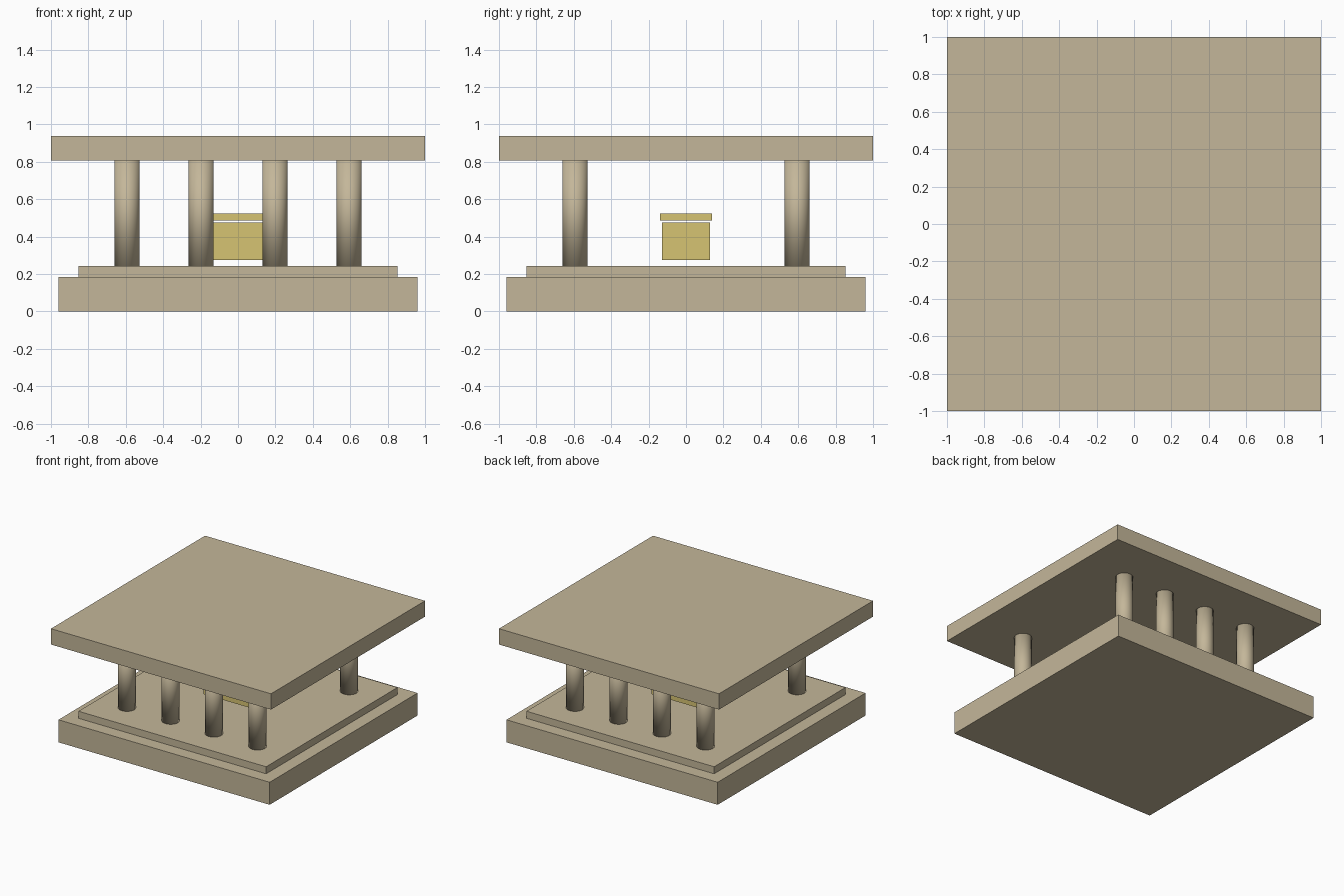
import bpy

if "Cube" in bpy.data.objects:
    bpy.data.objects.remove(bpy.data.objects["Cube"])


def material(name, rgb):
    m = bpy.data.materials.new(name)
    m.diffuse_color = (*rgb, 1.0)
    m.use_nodes = True
    m.node_tree.nodes["Principled BSDF"].inputs["Base Color"].default_value = m.diffuse_color
    return m


stone = material("sandstone", (0.55, 0.47, 0.32))
gold = material("pale_gold", (0.67, 0.55, 0.17))


def slab(name, half_x, half_y, z0, z1, mat):
    """Box centred on the vertical axis, between two heights."""
    bpy.ops.mesh.primitive_cube_add(size=2, location=(0, 0, (z0 + z1) / 2))
    ob = bpy.context.object
    ob.name = name
    ob.scale = (half_x, half_y, (z1 - z0) / 2)
    bpy.ops.object.transform_apply(location=False, rotation=False, scale=True)
    ob.data.materials.append(mat)
    return ob


def column(name, x, y, z0, z1):
    bpy.ops.mesh.primitive_cylinder_add(
        vertices=32, radius=0.067, depth=z1 - z0, location=(x, y, (z0 + z1) / 2))
    ob = bpy.context.object
    ob.name = name
    ob.data.materials.append(stone)
    bpy.ops.object.shade_smooth()


# Stepped platform and flat roof
slab("base", 0.96, 0.96, 0.0, 0.185, stone)
slab("step", 0.853, 0.853, 0.185, 0.243, stone)
slab("roof", 1.0, 1.0, 0.808, 0.938, stone)

# Four columns along the front and the back
for row, y in (("front", -0.594), ("back", 0.594)):
    for i, x in enumerate((-0.594, -0.197, 0.197, 0.594)):
        column(f"{row}_column_{i + 1}", x, y, 0.243, 0.808)

# Chest with a separate lid, in the middle
slab("chest", 0.225, 0.128, 0.275, 0.475, gold)
slab("chest_lid", 0.24, 0.138, 0.485, 0.523, gold)
